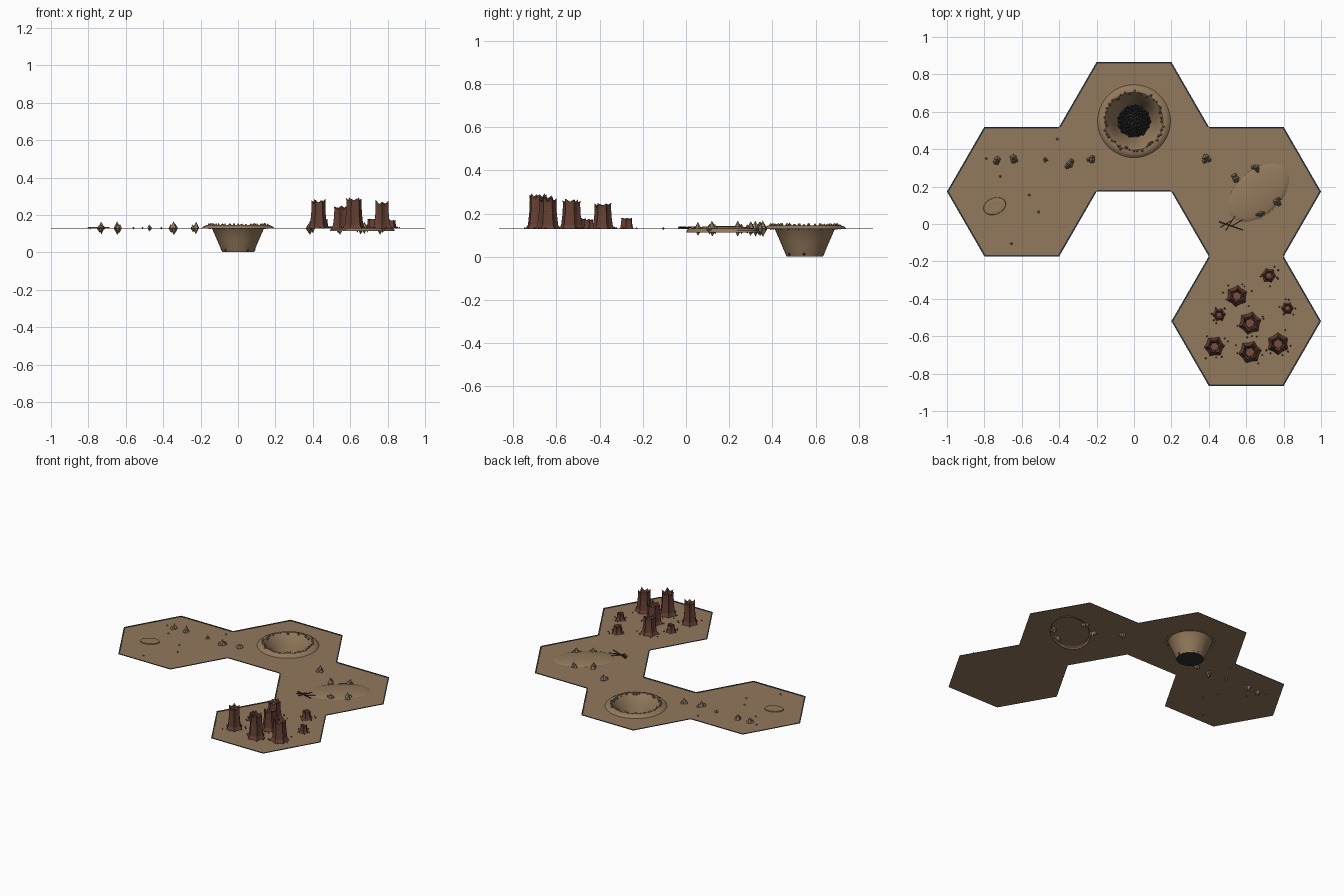
import bpy, bmesh, math, random
from mathutils import Vector, Matrix

if "Cube" in bpy.data.objects:
    bpy.data.objects.remove(bpy.data.objects["Cube"])

random.seed(4)
G = 0.128            # ground level
R = 0.4              # tile radius
A = R * math.sqrt(3) / 2
TILES = [(-0.6, A / 2), (0, 1.5 * A), (0.6, A / 2), (0.6, -1.5 * A)]
CRATER = Vector((0, 0.55, 0))


def material(name, rgb):
    m = bpy.data.materials.new(name)
    m.diffuse_color = (*rgb, 1)
    m.use_nodes = True
    m.node_tree.nodes["Principled BSDF"].inputs["Base Color"].default_value = m.diffuse_color
    return m


EARTH = material("earth brown", (0.29, 0.19, 0.107))
EDGE = material("dark slate edge", (0.03, 0.042, 0.045))
ROCK = material("tan rock", (0.26, 0.19, 0.115))
COAL = material("charcoal", (0.03, 0.03, 0.03))
WOOD = material("red brown wood", (0.13, 0.05, 0.034))
HEART = material("pale wood core", (0.18, 0.075, 0.052))
TWIG = material("dark twig", (0.075, 0.03, 0.024))


def finish(name, bm, mats, smooth=False):
    me = bpy.data.meshes.new(name)
    bm.to_mesh(me)
    bm.free()
    for m in mats:
        me.materials.append(m)
    ob = bpy.data.objects.new(name, me)
    bpy.context.collection.objects.link(ob)
    if smooth:
        bpy.context.view_layer.objects.active = ob
        ob.select_set(True)
        bpy.ops.object.shade_smooth_by_angle(angle=math.radians(35))
        ob.select_set(False)
    return ob


def skin(bm, rings):
    """Joins rings of points into a surface; returns the last ring's verts."""
    prev = None
    for ring in rings:
        cur = [bm.verts.new(p) for p in ring]
        if prev:
            n = len(cur)
            for i in range(n):
                j = (i + 1) % n
                bm.faces.new((prev[i], prev[j], cur[j], cur[i]))
        prev = cur
    return prev


def ellipse(c, rx, ry, z, turn=0, n=48):
    out = []
    for i in range(n):
        a = 2 * math.pi * i / n
        p = Matrix.Rotation(turn, 2) @ Vector((rx * math.cos(a), ry * math.sin(a)))
        out.append((c[0] + p.x, c[1] + p.y, z))
    return out


def dome(name, c, rx, ry, turn, profile):
    bm = bmesh.new()
    last = skin(bm, [ellipse(c, rx * s, ry * s, z, turn) for s, z in profile])
    bm.faces.new(last)
    finish(name, bm, [EARTH], True)


def spike(bm, x, y, z, r, h, n=5, low=None):
    """Double-ended pointed stone."""
    low = h if low is None else low
    turn = random.uniform(0, 6)
    ring = [bm.verts.new((x + r * math.cos(turn + i * 2 * math.pi / n),
                          y + r * math.sin(turn + i * 2 * math.pi / n),
                          z + random.uniform(-0.15, 0.15) * h)) for i in range(n)]
    top = bm.verts.new((x + random.uniform(-.2, .2) * r, y, z + h))
    bot = bm.verts.new((x, y + random.uniform(-.2, .2) * r, z - low))
    for i in range(n):
        j = (i + 1) % n
        bm.faces.new((ring[i], ring[j], top))
        bm.faces.new((ring[j], ring[i], bot))


def corners(c):
    return [Vector((c[0] + R * math.cos(k * math.pi / 3),
                    c[1] + R * math.sin(k * math.pi / 3), G)) for k in range(6)]


# Ground tiles, the crater tile with a round hole
bm = bmesh.new()
for k, c in enumerate(TILES):
    pts = corners(c)
    if k != 1:
        bm.faces.new([bm.verts.new(p) for p in pts])
    else:
        outer = [pts[i].lerp(pts[(i + 1) % 6], t / 8) for i in range(6) for t in range(8)]
        skin(bm, [outer, ellipse(CRATER, 0.14, 0.14, G)])
finish("ground", bm, [EARTH])

# Dark strip on the outer edges only
bm = bmesh.new()
for c in TILES:
    pts, mid = corners(c), Vector((*c, G))
    for i in range(6):
        a, b = pts[i], pts[(i + 1) % 6]
        half = (a + b) / 2
        if any(o != c and abs((half.xy - Vector(o)).length - A) < 0.01 for o in TILES):
            continue
        ring = [a, b, b.lerp(mid, 0.025), a.lerp(mid, 0.025)]
        top = skin(bm, [[p + Vector((0, 0, h)) for p in ring] for h in (0.0003, 0.003)])
        bm.faces.new(top)
finish("border_strip", bm, [EDGE])

# Crater bowl and floor
bm = bmesh.new()
profile = [(.195, G), (.185, .138), (.17, .145), (.155, .145), (.14, .13), (.112, .066), (.085, .002)]
skin(bm, [ellipse(CRATER, r, r, z) for r, z in profile])
finish("crater_bowl", bm, [EARTH], True)
bm = bmesh.new()
bm.faces.new([bm.verts.new(p) for p in ellipse(CRATER, .085, .085, 0.001)])
finish("crater_floor", bm, [COAL])

# Stones around the crater rim
bm = bmesh.new()
for i in range(44):
    a = 2 * math.pi * i / 44 + random.uniform(-.05, .05)
    r = random.uniform(.145, .165)
    spike(bm, r * math.cos(a), CRATER.y + r * math.sin(a), .143,
          random.uniform(.006, .011), random.uniform(.008, .015), low=.02)
finish("rim_stones", bm, [ROCK])

# Charcoal rubble heaped at the bottom
bm = bmesh.new()
for i in range(90):
    r = .085 * math.sqrt((i + .5) / 90)
    a = i * 2.4
    spike(bm, r * math.cos(a), CRATER.y + r * math.sin(a), .014 + .05 * (1 - r / .085) ** 1.5,
          random.uniform(.007, .012), random.uniform(.008, .018), low=.012)
finish("crater_rubble", bm, [COAL])

# Low mound and shallow disc
dome("mound", (.665, .167), .205, .125, math.radians(42),
     [(1, .113), (.985, .122), (.93, .1295), (.8, .134), (.55, .139), (.25, .142)])
dome("shallow_disc", (-.745, .095), .062, .044, math.radians(22),
     [(1, G), (.97, .134), (.92, .135), (.5, .134)])

# Pointed rock clusters: x, y, size
bm = bmesh.new()
for x, y, s in [(-.73, .345, .034), (-.645, .355, .037), (-.475, .346, .019), (-.343, .32, .037),
                (-.225, .34, .033), (.385, .355, .038), (.655, .3, .034), (.545, .24, .037),
                (.76, .12, .037), (.675, .055, .033)]:
    spike(bm, x, y, G + .002, s * .55, s)
    for k in range(2):
        a = random.uniform(0, 6)
        spike(bm, x + .5 * s * math.cos(a), y + .5 * s * math.sin(a), G, s * .4, s * .65)
finish("rock_clusters", bm, [ROCK])

# Loose pebbles
bm = bmesh.new()
for x, y in [(-.79, .35), (-.41, .455), (-.715, .255), (-.56, .155), (-.51, .065), (-.655, -.105)]:
    spike(bm, x, y, G + .002, .007, .007)
finish("pebbles", bm, [ROCK])

# Fallen branch with twigs
bm = bmesh.new()
for x0, y0, x1, y1, r in [(.455, .012, .582, -.032, .006), (.49, -.035, .542, .045, .004),
                          (.52, -.012, .58, .022, .004), (.462, -.018, .52, .018, .004)]:
    p, q = Vector((x0, y0, G + .004)), Vector((x1, y1, G + .01))
    m = Matrix.Translation((p + q) / 2) @ (q - p).to_track_quat('Z', 'Y').to_matrix().to_4x4()
    bmesh.ops.create_cone(bm, cap_ends=True, segments=6, radius1=r, radius2=r * .5,
                          depth=(q - p).length, matrix=m)
finish("fallen_branch", bm, [TWIG])

# Broken tree stumps: x, y, base radius, top height
STUMPS = [(.55, -.385, .058, .252), (.62, -.53, .062, .27), (.62, -.685, .062, .297),
          (.77, -.64, .06, .282), (.43, -.655, .056, .288), (.72, -.275, .04, .182),
          (.455, -.485, .036, .18), (.82, -.45, .034, .176)]
shards = bmesh.new()
for k, (x, y, r, top) in enumerate(STUMPS):
    bm = bmesh.new()
    h, turn = top - G, random.uniform(0, 1)
    jag = [random.uniform(0, .1) if i % 2 == 0 else random.uniform(.1, .2) for i in range(12)]
    rings = []
    for s, z, j in [(1, 0, 0), (.8, .13, 0), (.69, .5, 0), (.66, .8, 0), (.68, 1, 1), (.52, .95, 1), (.42, .76, 0)]:
        ring = []
        for i in range(12):
            a = turn + i * math.pi / 6
            q = r * s * (1 if i % 2 == 0 else .8)
            ring.append((x + q * math.cos(a), y + q * math.sin(a), G + h * (z - j * jag[i])))
        rings.append(ring)
    core = bm.faces.new(skin(bm, rings))
    core.material_index = 1
    finish(f"tree_stump_{k + 1}", bm, [WOOD, HEART])
    for i in range(6):
        a, d = random.uniform(0, 6.28), r * random.uniform(1.05, 1.5)
        spike(shards, x + d * math.cos(a), y + d * math.sin(a), G + .003, .005, .007, 4, .002)
finish("wood_shards", shards, [WOOD])
